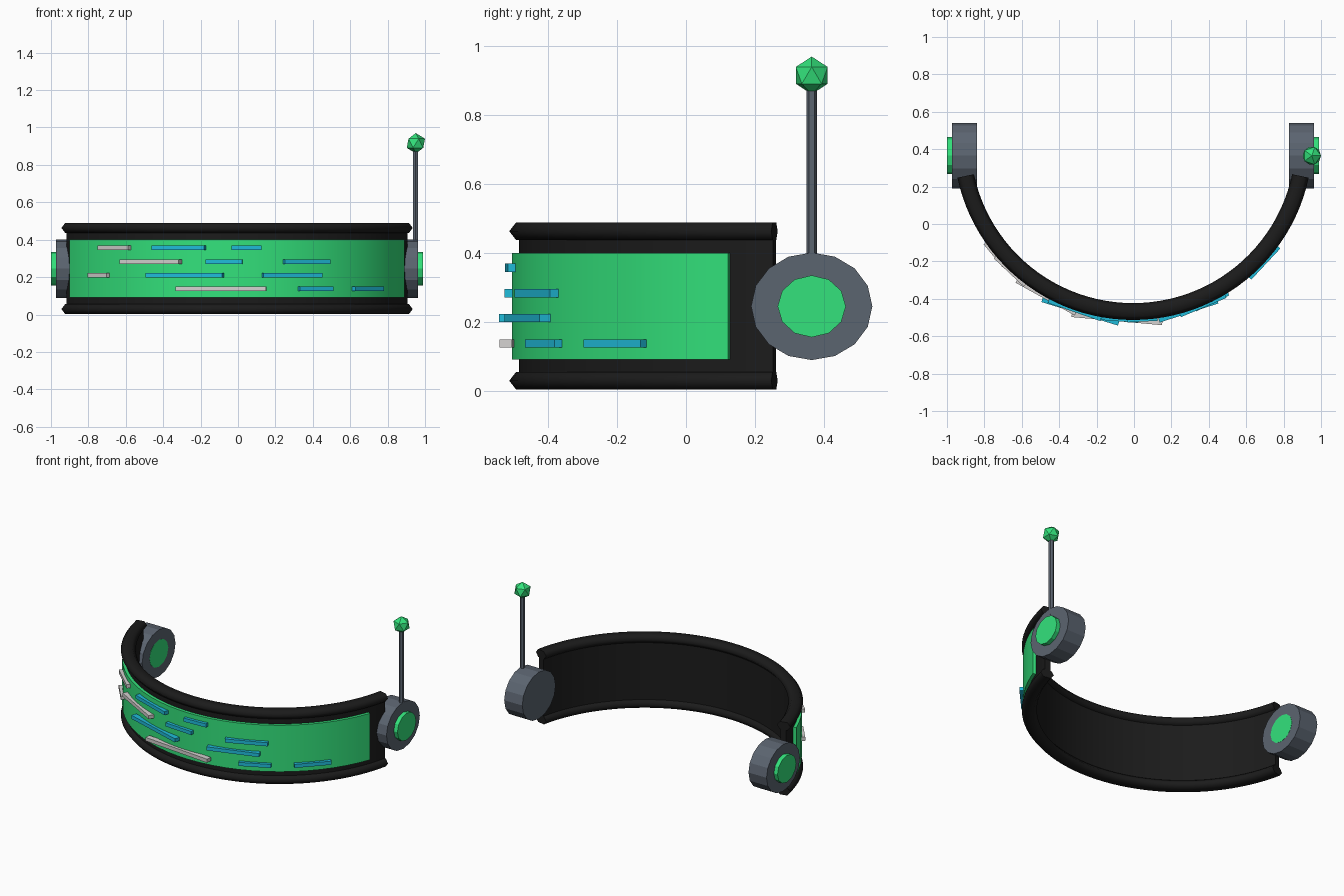
import bpy, bmesh, math
from mathutils import Matrix

if "Cube" in bpy.data.objects:
    bpy.data.objects.remove(bpy.data.objects["Cube"])

X0, CY = -0.005, 0.447          # centre of the visor arc in plan


def material(name, rgb):
    m = bpy.data.materials.new(name)
    m.diffuse_color = (*rgb, 1)
    m.use_nodes = True
    m.node_tree.nodes["Principled BSDF"].inputs["Base Color"].default_value = m.diffuse_color
    return m


GREEN = material("green", (0.033, 0.760, 0.200))
BLACK = material("black", (0.011, 0.011, 0.011))
GREY = material("slate_grey", (0.105, 0.128, 0.162))
BLUE = material("blue", (0.014, 0.500, 0.700))
WHITE = material("light_grey", (0.660, 0.640, 0.630))


def finish(bm, name, mat, smooth=None):
    bmesh.ops.recalc_face_normals(bm, faces=bm.faces)
    me = bpy.data.meshes.new(name)
    bm.to_mesh(me)
    bm.free()
    me.materials.append(mat)
    if smooth:
        for p in me.polygons:
            p.use_smooth = True
        me.set_sharp_from_angle(angle=math.radians(smooth))
    ob = bpy.data.objects.new(name, me)
    bpy.context.collection.objects.link(ob)
    return ob


def arc_sweep(name, profile, half_deg, segs, mat, smooth=None):
    """Sweep a closed (radius, z) profile round the arc, with capped ends."""
    bm = bmesh.new()
    rings = []
    for i in range(segs + 1):
        a = math.radians(half_deg * (2 * i / segs - 1))
        rings.append([bm.verts.new((X0 + r * math.sin(a), CY - r * math.cos(a), z))
                      for r, z in profile])
    n = len(profile)
    for p, q in zip(rings, rings[1:]):
        for j in range(n):
            k = (j + 1) % n
            bm.faces.new((p[j], p[k], q[k], q[j]))
    bm.faces.new(rings[0])
    bm.faces.new(rings[-1])
    return finish(bm, name, mat, smooth)


def box_profile(r0, r1, z0, z1):
    return [(r0, z0), (r1, z0), (r1, z1), (r0, z1)]


def x_cylinder(name, xa, xb, ry, rz, sides, mat):
    """Oval cylinder along x at the ear position."""
    bm = bmesh.new()
    bmesh.ops.create_cone(bm, cap_ends=True, segments=sides, radius1=1, radius2=1, depth=1)
    m = (Matrix.Translation(((xa + xb) / 2, 0.365, 0.245))
         @ Matrix.Diagonal((abs(xb - xa), ry, rz, 1))
         @ Matrix.Rotation(math.pi / 2, 4, 'Y'))
    bmesh.ops.transform(bm, matrix=m, verts=bm.verts)
    return finish(bm, name, mat)


# Curved band, rims and coloured visor panel
arc_sweep("band", box_profile(0.895, 0.932, 0.03, 0.46), 78, 48, BLACK, 30)
for name, z in (("lower_rim", 0.029), ("upper_rim", 0.463)):
    hexagon = [(0.960, z), (0.940, z + 0.026), (0.890, z + 0.026),
               (0.870, z), (0.890, z - 0.026), (0.940, z - 0.026)]
    arc_sweep(name, hexagon, 78, 48, BLACK, 80)
arc_sweep("visor_panel", box_profile(0.925, 0.952, 0.09, 0.40), 70, 28, GREEN, 30)

# Dashes on the visor: (z, left x, right x, material)
DASHES = [
    (0.357, -0.751, -0.575, WHITE), (0.357, -0.462, -0.174, BLUE), (0.357, -0.035, 0.126, BLUE),
    (0.283, -0.634, -0.307, WHITE), (0.283, -0.174, 0.024, BLUE), (0.283, 0.243, 0.495, BLUE),
    (0.211, -0.805, -0.687, WHITE), (0.211, -0.495, -0.08, BLUE), (0.211, 0.131, 0.452, BLUE),
    (0.137, -0.334, 0.152, WHITE), (0.137, 0.323, 0.51, BLUE), (0.137, 0.612, 0.783, BLUE),
]
for i, (z, xa, xb, mat) in enumerate(DASHES):
    a = math.asin(((xa + xb) / 2 * 1.01 - X0) / 0.97)
    length = (xb - xa - 0.022 * abs(math.sin(a))) / math.cos(a)
    bm = bmesh.new()
    bmesh.ops.create_cube(bm, size=1)
    m = (Matrix.Translation((X0, CY, z)) @ Matrix.Rotation(a, 4, 'Z')
         @ Matrix.Translation((0, -0.952, 0)) @ Matrix.Diagonal((length, 0.036, 0.024, 1)))
    bmesh.ops.transform(bm, matrix=m, verts=bm.verts)
    finish(bm, f"visor_dash_{i + 1}", mat)

# Ear discs with green hubs
for side, s in (("left", -1), ("right", 1)):
    x_cylinder(f"{side}_ear_disc", X0 + s * 0.835, X0 + s * 0.968, 0.176, 0.156, 16, GREY)
    inner = 0.834 if s < 0 else 0.84
    x_cylinder(f"{side}_ear_hub", X0 + s * inner, X0 + s * 0.995, 0.099, 0.090, 12, GREEN)

# Antenna on the right ear
bm = bmesh.new()
bmesh.ops.create_cone(bm, cap_ends=True, segments=6, radius1=0.0155, radius2=0.0155, depth=0.55,
                      matrix=Matrix.Translation((0.95, 0.365, 0.635)))
finish(bm, "antenna_mast", GREY)
bm = bmesh.new()
bmesh.ops.create_icosphere(bm, subdivisions=1, radius=0.0545,
                           matrix=Matrix.Translation((0.951, 0.365, 0.9155)))
finish(bm, "antenna_ball", GREEN)
